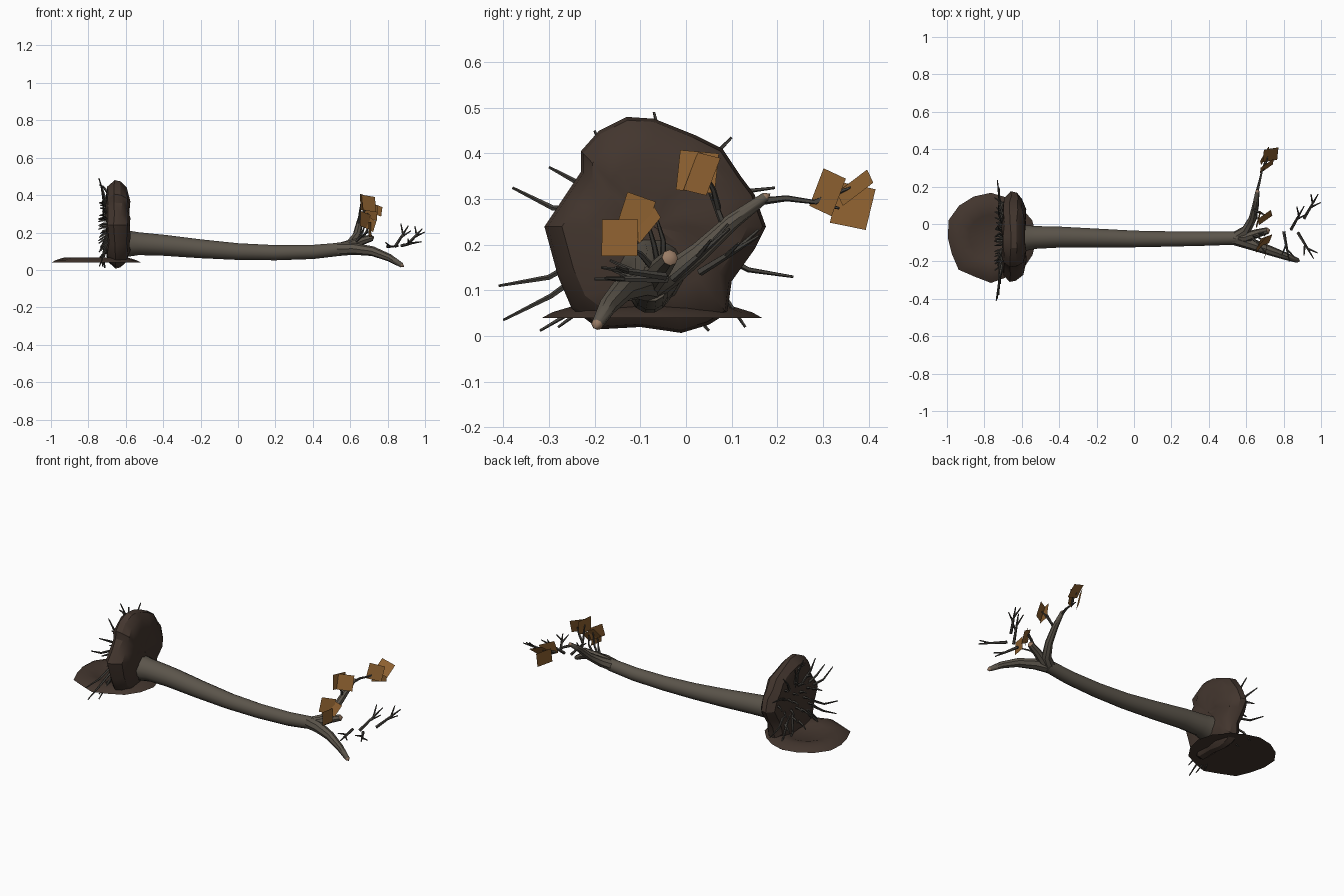
import bpy, bmesh, math, random
from mathutils import Vector, Matrix

if "Cube" in bpy.data.objects:
    bpy.data.objects.remove(bpy.data.objects["Cube"])
random.seed(4)


def material(name, rgb):
    m = bpy.data.materials.new(name)
    m.diffuse_color = (*rgb, 1)
    m.use_nodes = True
    m.node_tree.nodes["Principled BSDF"].inputs["Base Color"].default_value = m.diffuse_color
    return m


BARK = material("bark", (0.105, 0.09, 0.07))
TWIG = material("twig_bark", (0.06, 0.055, 0.047))
SOIL = material("soil", (0.055, 0.036, 0.027))
LEAF = material("dry_leaf", (0.27, 0.12, 0.03))
WOOD = material("cut_wood", (0.32, 0.2, 0.13))


def finish(name, bm, mats, smooth=40):
    me = bpy.data.meshes.new(name)
    bm.to_mesh(me)
    bm.free()
    for m in mats:
        me.materials.append(m)
    ob = bpy.data.objects.new(name, me)
    bpy.context.collection.objects.link(ob)
    if smooth:
        bpy.ops.object.select_all(action='DESELECT')
        ob.select_set(True)
        bpy.context.view_layer.objects.active = ob
        bpy.ops.object.shade_smooth_by_angle(angle=math.radians(smooth))
    return ob


def bridge(bm, a, b):
    n = len(a)
    for i in range(n):
        bm.faces.new((a[i], a[(i + 1) % n], b[(i + 1) % n], b[i]))


def fan(bm, ring, tip, flip=False, mat=0):
    n = len(ring)
    v = bm.verts.new(tip)
    for i in range(n):
        a, b = ring[i], ring[(i + 1) % n]
        bm.faces.new((b, a, v) if flip else (a, b, v)).material_index = mat


def tube(bm, pts, radii, sides=6, tip=0.0, tip_mat=0):
    """Tapered tube through pts, both ends closed; tip makes a pointed end."""
    pts = [Vector(p) for p in pts]
    rings, side = [], None
    for i, p in enumerate(pts):
        d = (pts[min(i + 1, len(pts) - 1)] - pts[max(i - 1, 0)]).normalized()
        if side is None:
            side = d.orthogonal()
        side = (side - d * side.dot(d)).normalized()
        up = d.cross(side)
        rings.append([bm.verts.new(p + radii[i] * (side * math.cos(t) + up * math.sin(t)))
                      for t in (2 * math.pi * k / sides for k in range(sides))])
    for a, b in zip(rings, rings[1:]):
        bridge(bm, a, b)
    fan(bm, rings[0], pts[0], True)
    fan(bm, rings[-1], pts[-1] + d * tip, False, tip_mat)


# Trunk with flared foot
bm = bmesh.new()
tube(bm, [(-.65, -.075, .145), (-.585, -.075, .14), (-.53, -.072, .14), (-.4, -.07, .132), (-.2, -.075, .113),
          (0, -.08, .098), (.2, -.08, .092), (.4, -.078, .096), (.56, -.075, .112)],
     [.085, .072, .063, .058, .052, .046, .042, .039, .036], 12)
finish("trunk", bm, [BARK])

# Root plate: lumpy disc of soil standing on edge, lofted along x
outline = [(.175, .24), (.15, .31), (.12, .35), (.08, .41), (.02, .44), (-.07, .476), (-.13, .48),
           (-.19, .45), (-.23, .405), (-.23, .36), (-.27, .30), (-.31, .24), (-.28, .13), (-.25, .06),
           (-.19, .015), (-.1, .02), (-.01, .007), (.05, .025), (.09, .05), (.10, .12), (.15, .19)]
c = Vector((-.07, .24))
bm = bmesh.new()
rings = []
for x, s in [(-.70, .4), (-.705, .62), (-.695, .85), (-.66, 1), (-.625, .97), (-.595, .84), (-.58, .6), (-.585, .3)]:
    ring = []
    for p in outline:
        q = c + (Vector(p) - c) * s
        ring.append(bm.verts.new((x + random.uniform(-.006, .006), q.x, q.y)))
    rings.append(ring)
for a, b in zip(rings, rings[1:]):
    bridge(bm, a, b)
fan(bm, rings[0], (-.695, c.x, c.y), True)
fan(bm, rings[-1], (-.585, c.x, c.y))
finish("root_plate", bm, [SOIL], 30)

# Shallow soil crater beside the root plate
bm = bmesh.new()
rings = []
wobble = [random.uniform(.96, 1.04) for _ in range(16)]
for r, z in [(.236, .04), (.215, .052), (.17, .066), (.12, .058), (.09, .047)]:
    rings.append([bm.verts.new((-.765 + r * w * math.cos(k * math.pi / 8),
                                -.072 + r * w * math.sin(k * math.pi / 8), z))
                  for k, w in enumerate(wobble)])
for a, b in zip(rings, rings[1:]):
    bridge(bm, a, b)
fan(bm, rings[-1], (-.765, -.072, .045))
fan(bm, rings[0], (-.765, -.072, .04), True)
finish("soil_crater", bm, [SOIL], 30)

# Long roots fanning out past the rim of the plate
ends = [(-.38, .325), (-.41, .11), (-.40, .035), (-.32, .012), (-.30, .37), (-.07, .49), (.10, .435),
        (.195, .325), (.235, .13), (.13, .02), (.05, .012), (-.28, .02), (-.01, .45), (-.2, .45)]
bm = bmesh.new()
for e in ends:
    v = Vector(e) - c
    a, m = c + v * .3, c + v * .7 + Vector((-v.y, v.x)) * random.uniform(-.08, .08)
    tube(bm, [(-.69, a.x, a.y), (-.72, m.x, m.y), (-.725 + random.uniform(-.02, .02), e[0], e[1])],
         [.009, .006, .003], 5)
# Short broken roots on the back face
for i in range(22):
    t, r = i * 2.4, .035 + .0065 * i
    y, z = c.x + r * math.cos(t), c.y + r * math.sin(t)
    k = 1 + random.uniform(.05, .3)
    tube(bm, [(-.685, y, z), (-.72, c.x + (y - c.x) * k, c.y + (z - c.y) * k),
              (-.735 - random.uniform(0, .012), c.x + (y - c.x) * k * 1.1, c.y + (z - c.y) * k * 1.1 - .01)],
         [.009, .006, .003], 5)
finish("roots", bm, [TWIG])

# Crown: thick boughs with pale broken ends
bm = bmesh.new()
tube(bm, [(.53, -.075, .11), (.62, -.105, .113), (.72, -.14, .1), (.81, -.172, .065), (.875, -.195, .025)],
     [.036, .032, .026, .02, .013], 8, .016, 1)
tube(bm, [(.54, -.075, .11), (.6, -.035, .135), (.635, .03, .185), (.65, .1, .25), (.66, .175, .305)],
     [.033, .028, .022, .018, .011], 8, .012, 1)
tube(bm, [(.54, -.075, .11), (.6, -.07, .13), (.66, -.05, .155), (.715, -.035, .172)],
     [.033, .028, .023, .018], 8, .015, 1)
finish("boughs", bm, [BARK, WOOD])

# Thin branches carrying the leaves
bm = bmesh.new()
for pts in [[(.655, .16, .295), (.67, .22, .302), (.685, .285, .293), (.7, .335, .28)],
            [(.685, .285, .293), (.705, .32, .31), (.715, .36, .325)],
            [(.645, .085, .235), (.65, .06, .3), (.66, .03, .37)],
            [(.648, .07, .28), (.68, .06, .32), (.7, .045, .35)],
            [(.63, -.06, .15), (.665, -.07, .2), (.69, -.09, .27)],
            [(.62, -.065, .14), (.66, -.1, .18), (.7, -.15, .205)],
            [(.66, -.05, .16), (.69, -.05, .21), (.7, -.065, .26)]]:
    tube(bm, pts, [.009, .007, .005, .003] if len(pts) == 4 else [.008, .006, .003], 5)
finish("thin_branches", bm, [TWIG])

# Detached forked twigs floating beyond the crown
bm = bmesh.new()
for a, b in [((.84, -.03, .125), (.91, .095, .235)), ((.91, .03, .14), (.985, .16, .22)),
             ((.80, -.04, .125), (.83, -.20, .125)), ((.875, -.045, .13), (.96, -.185, .15))]:
    a, b = Vector(a), Vector(b)
    d = b - a
    s = d.cross((.3, 0, 1)).normalized() * .035
    tube(bm, [a, a + d * .5, b], [.009, .007, .003], 5)
    for k, w in ((.45, 1), (.6, -1)):
        p = a + d * k
        tube(bm, [p, p + d * .3 + s * w + Vector((0, 0, .012))], [.006, .003], 5)
finish("loose_twigs", bm, [TWIG])

# Dry leaf cards: flat squares crossed in clusters (centre, half size, rotation)
bm = bmesh.new()
for pos, h, rot in [((.71, .31, .315), .044, (75, 15, 35)), ((.70, .365, .285), .046, (80, 10, 60)),
                    ((.73, .37, .325), .042, (40, 20, 10)),
                    ((.665, .025, .36), .044, (85, 5, 75)), ((.70, .035, .355), .044, (70, 8, 35)),
                    ((.68, -.11, .265), .042, (80, 15, 50)), ((.705, -.145, .215), .04, (88, 0, 80)),
                    ((.70, -.09, .25), .038, (60, 30, 20))]:
    m = Matrix.Translation(pos)
    for ax, ang in zip("ZYX", reversed(rot)):
        m = m @ Matrix.Rotation(math.radians(ang), 4, ax)
    bm.faces.new([bm.verts.new(m @ Vector((x * h, y * h, 0))) for x, y in ((-1, -1), (1, -1), (1, 1), (-1, 1))])
finish("leaf_cards", bm, [LEAF], 0)
